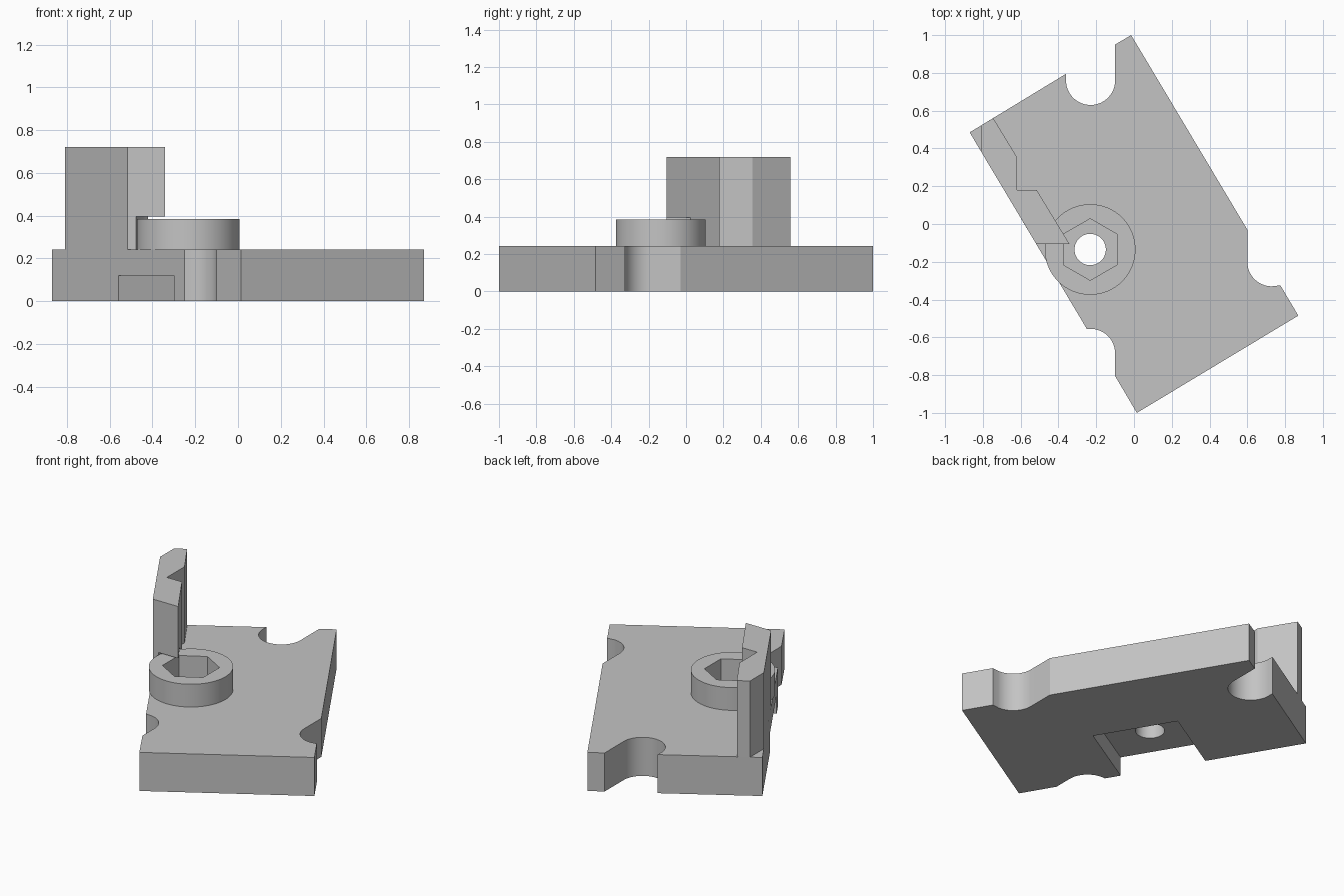
import bpy, bmesh, math
from mathutils import Matrix, Vector

cube = bpy.data.objects.get("Cube")
if cube:
    bpy.data.objects.remove(cube, do_unlink=True)

grey = bpy.data.materials.new("plain_grey")
grey.use_nodes = True
colour = (0.55, 0.55, 0.55, 1)
grey.diffuse_color = colour
grey.node_tree.nodes["Principled BSDF"].inputs["Base Color"].default_value = colour


def arc(cx, cy, r, start, end, steps=20):
    angles = [math.radians(start + (end - start) * i / steps) for i in range(steps + 1)]
    return [(cx + r * math.cos(a), cy + r * math.sin(a)) for a in angles]


def circle(centre, r, sides, turn=0):
    return arc(*centre, r, turn, turn + 360, sides)[:-1]


def prism(name, outline, low, high):
    """Extrude a flat outline between two heights."""
    bm = bmesh.new()
    base = bm.faces.new([bm.verts.new((x, y, low)) for x, y in outline])
    top = bmesh.ops.extrude_face_region(bm, geom=[base])["geom"]
    bmesh.ops.translate(bm, vec=(0, 0, high - low),
                        verts=[v for v in top if isinstance(v, bmesh.types.BMVert)])
    bmesh.ops.recalc_face_normals(bm, faces=bm.faces)
    mesh = bpy.data.meshes.new(name)
    bm.to_mesh(mesh)
    bm.free()
    mesh.materials.append(grey)
    obj = bpy.data.objects.new(name, mesh)
    bpy.context.collection.objects.link(obj)
    return obj


def activate(obj):
    bpy.ops.object.select_all(action="DESELECT")
    obj.select_set(True)
    bpy.context.view_layer.objects.active = obj


def cut(obj, outline, low, high):
    """Subtract a prism from a part."""
    cutter = prism("cutter", outline, low, high)
    cutter.hide_render = True
    mod = obj.modifiers.new("cut", "BOOLEAN")
    mod.operation, mod.solver, mod.object = "DIFFERENCE", "EXACT", cutter
    activate(obj)
    bpy.ops.object.modifier_apply(modifier=mod.name)
    bpy.data.objects.remove(cutter, do_unlink=True)


THICK, HEAD_TOP, WALL_TOP = 0.242, 0.385, 0.72
screw = (-0.232, -0.135)

# Slanted base plate with three rounded notches
plate = prism("base_plate",
              [(-0.87, 0.485), (-0.36, 0.795)]
              + arc(-0.23, 0.76, 0.13, 180, 360, 32)
              + [(-0.10, 0.95), (-0.015, 1.0), (0.60, -0.03)]
              + arc(0.73, -0.20, 0.13, 180, 270)
              + [(0.775, -0.325), (0.87, -0.485), (0.015, -1.0), (-0.10, -0.805)]
              + arc(-0.23, -0.685, 0.13, 0, 90)
              + [(-0.25, -0.555)], 0, THICK)

# Underside pocket, open at the left edge, and the screw hole
along = Vector((-0.885, 1.485)).normalized()
inward = Vector((along.y, -along.x))
mouth = Vector((-0.43, -0.255))
pocket = [mouth + along * s * 0.255 + inward * d
          for s, d in ((-1, -0.1), (1, -0.1), (1, 0.48), (-1, 0.48))]
cut(plate, [tuple(p) for p in pocket], -0.1, 0.12)
cut(plate, circle(screw, 0.083, 40), -0.1, 0.5)

# Round boss with a hexagonal recess
boss = prism("round_boss", circle(screw, 0.24, 64), THICK, HEAD_TOP)
cut(boss, circle(screw, 0.163, 6, 30), THICK - 0.1, HEAD_TOP + 0.1)

# Upright angled wall, relieved around the boss
wall = prism("upright_wall",
             [(-0.81, 0.384), (-0.81, 0.522), (-0.745, 0.56), (-0.62, 0.355),
              (-0.62, 0.18), (-0.515, 0.18), (-0.342, -0.105), (-0.518, -0.105)],
             THICK, WALL_TOP)
cut(wall, circle(screw, 0.247, 64), THICK - 0.1, HEAD_TOP + 0.01)

for part in (plate, boss, wall):
    activate(part)
    bpy.ops.object.shade_smooth_by_angle(angle=math.radians(30))
